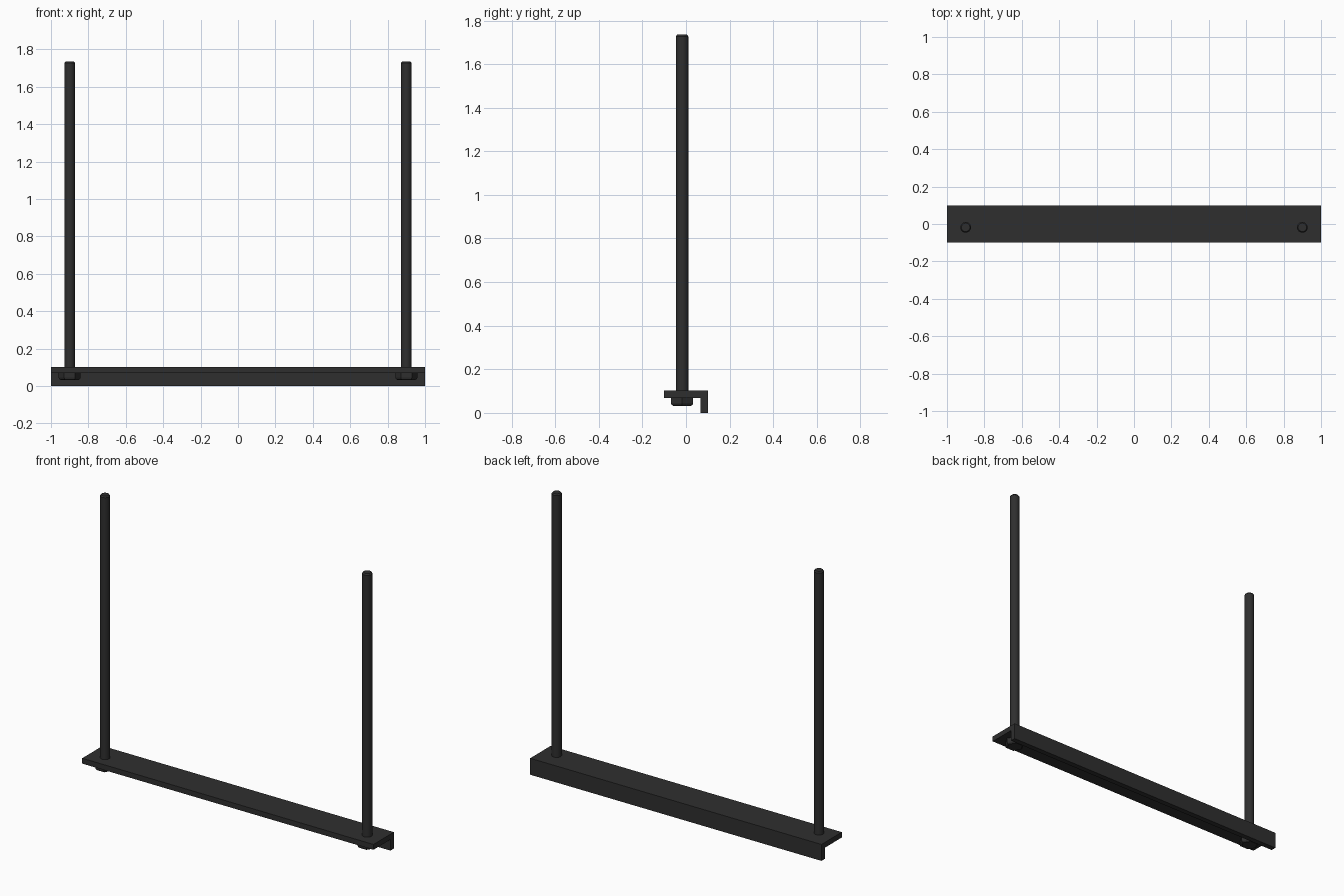
import bpy, bmesh, math

if "Cube" in bpy.data.objects:
    bpy.data.objects.remove(bpy.data.objects["Cube"])

mat = bpy.data.materials.new("dark steel")
mat.diffuse_color = (0.028, 0.028, 0.028, 1)
mat.use_nodes = True
mat.node_tree.nodes["Principled BSDF"].inputs["Base Color"].default_value = mat.diffuse_color


def finish(name, bm, smooth=False):
    bmesh.ops.recalc_face_normals(bm, faces=bm.faces[:])
    me = bpy.data.meshes.new(name)
    bm.to_mesh(me)
    bm.free()
    me.materials.append(mat)
    ob = bpy.data.objects.new(name, me)
    bpy.context.collection.objects.link(ob)
    if smooth:
        bpy.context.view_layer.objects.active = ob
        ob.select_set(True)
        bpy.ops.object.shade_smooth_by_angle(angle=math.radians(35))
        ob.select_set(False)
    return ob


def stack(name, rings, sides, x, y, smooth=False):
    """Upright solid from (radius, z) rings."""
    bm = bmesh.new()
    loops = [[bm.verts.new((x + r * math.cos(math.tau * i / sides),
                            y + r * math.sin(math.tau * i / sides), z))
              for i in range(sides)] for r, z in rings]
    for a, b in zip(loops, loops[1:]):
        for i in range(sides):
            j = (i + 1) % sides
            bm.faces.new((a[i], a[j], b[j], b[i]))
    bm.faces.new(loops[0])
    bm.faces.new(loops[-1])
    return finish(name, bm, smooth)


# angle-iron bar: L profile extruded along x
T, H = 0.033, 0.102
profile = [(-0.1, H), (-0.1, H - T), (0.1 - T, H - T), (0.1 - T, 0), (0.1, 0), (0.1, H)]
bm = bmesh.new()
face = bm.faces.new([bm.verts.new((-1, y, z)) for y, z in profile])
ext = bmesh.ops.extrude_face_region(bm, geom=[face], use_keep_orig=True)
bmesh.ops.translate(bm, vec=(2, 0, 0),
                    verts=[v for v in ext["geom"] if isinstance(v, bmesh.types.BMVert)])
finish("angle_bar", bm)

# hanging rods with hex nuts under the bar
Y = -0.018
for side, x in (("left", -0.9), ("right", 0.9)):
    stack(side + "_rod", [(0.0285, 0.05), (0.0285, 1.727), (0.0225, 1.735)], 24, x, Y, True)
    stack(side + "_nut", [(0.047, 0.032), (0.056, 0.038), (0.059, 0.046), (0.059, H - T)], 6, x, Y)
